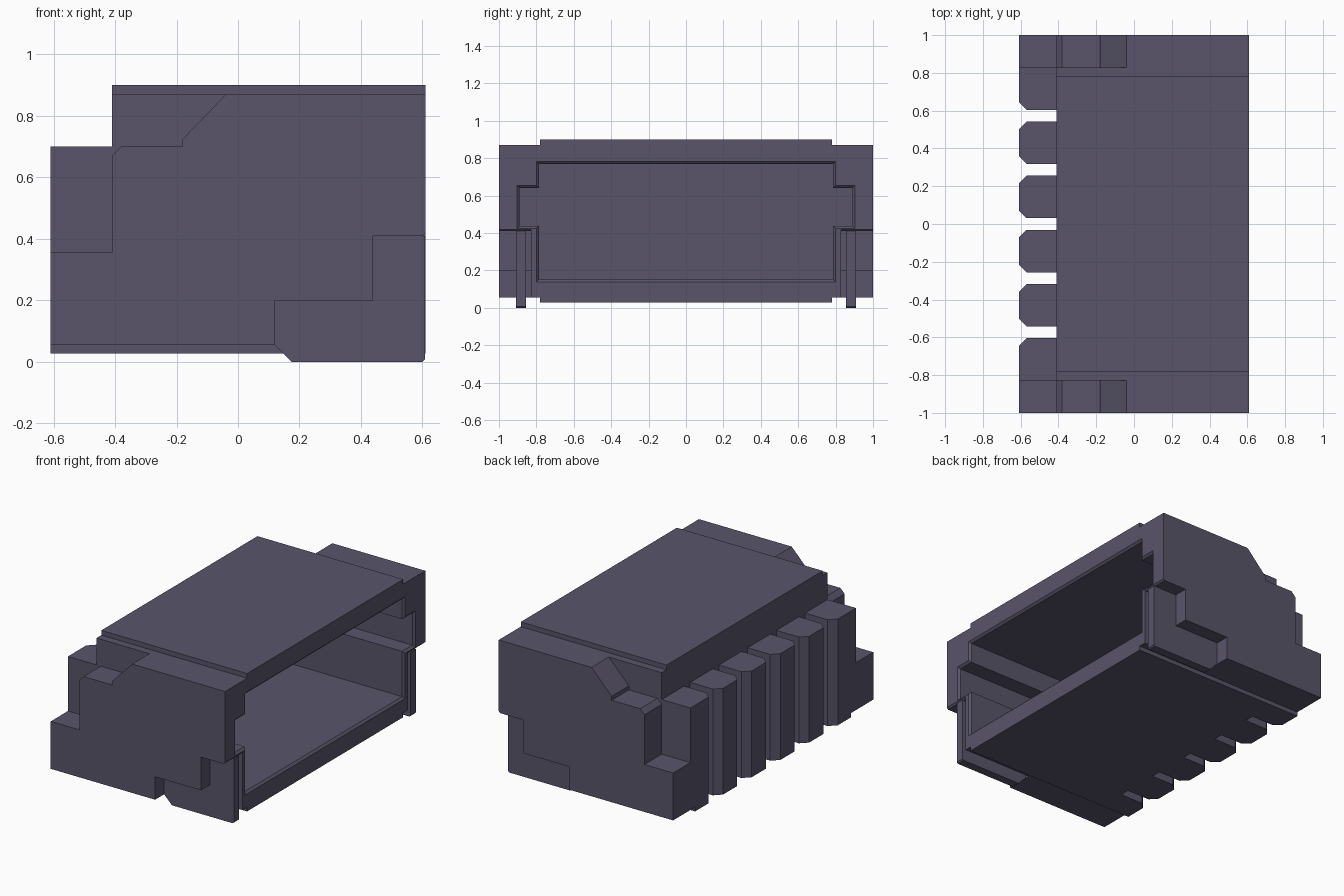
import bpy, bmesh

if "Cube" in bpy.data.objects:
    bpy.data.objects.remove(bpy.data.objects["Cube"])

mat = bpy.data.materials.new("dark_plastic")
mat.diffuse_color = (0.10, 0.09, 0.145, 1)
mat.use_nodes = True
mat.node_tree.nodes["Principled BSDF"].inputs["Base Color"].default_value = mat.diffuse_color


def loft(name, rings):
    """Closed solid through a list of matching 3D rings."""
    bm = bmesh.new()
    loops = [[bm.verts.new(p) for p in ring] for ring in rings]
    n = len(loops[0])
    for a, b in zip(loops, loops[1:]):
        for i in range(n):
            j = (i + 1) % n
            bm.faces.new((a[i], a[j], b[j], b[i]))
    bm.faces.new(loops[0])
    bm.faces.new(loops[-1])
    bmesh.ops.recalc_face_normals(bm, faces=bm.faces)
    me = bpy.data.meshes.new(name)
    bm.to_mesh(me)
    bm.free()
    ob = bpy.data.objects.new(name, me)
    bpy.context.collection.objects.link(ob)
    me.materials.append(mat)
    return ob


def along_x(name, prof, x0, x1):
    return loft(name, [[(x, y, z) for y, z in prof] for x in (x0, x1)])


def along_y(name, prof, y0, y1):
    return loft(name, [[(x, y, z) for x, z in prof] for y in (y0, y1)])


def along_z(name, prof, z0, z1):
    return loft(name, [[(x, y, z) for x, y in prof] for z in (z0, z1)])


def boolean(target, tool, op):
    m = target.modifiers.new("bool", 'BOOLEAN')
    m.operation, m.solver, m.object = op, 'EXACT', tool
    bpy.context.view_layer.objects.active = target
    bpy.ops.object.modifier_apply(modifier=m.name)
    bpy.data.objects.remove(tool)


def mirrored(half):
    return half + [(-y, z) for y, z in reversed(half)]


# Central shell with raised top and bottom panels
LOW, SIDE = 0.055, 0.828
housing = along_x("housing", mirrored([(0.78, 0.028), (0.78, LOW), (SIDE, LOW),
                  (SIDE, 0.87), (0.78, 0.87), (0.78, 0.90)]), -0.41, 0.61)

# End blocks with stepped shoulder and pin recess
end_profile = [(-0.61, LOW), (-0.61, 0.355), (-0.41, 0.355), (-0.41, 0.67),
               (-0.38, 0.70), (-0.18, 0.70), (-0.18, 0.725), (-0.04, 0.87),
               (0.61, 0.87), (0.61, 0.42), (0.60, 0.41), (0.44, 0.41),
               (0.44, 0.20), (0.12, 0.20), (0.12, LOW)]
for s in (-1, 1):
    boolean(housing, along_y("end_block", end_profile, s * SIDE, s), 'UNION')

# Rear ribs: four double-chamfered, the outer two chamfered inside only
C = 0.042
for k in (-1.5, -0.5, 0.5, 1.5):
    y0, y1 = k * 0.287 - 0.113, k * 0.287 + 0.113
    rib = [(-0.41, y0), (-0.61 + C, y0), (-0.61, y0 + C),
           (-0.61, y1 - C), (-0.61 + C, y1), (-0.41, y1)]
    boolean(housing, along_z("rib", rib, 0.028, 0.70), 'UNION')
for s in (-1, 1):
    for outer, low in ((0.78, 0.028), (SIDE, LOW)):
        rib = [(-0.41, s * 0.604), (-0.61 + C, s * 0.604), (-0.61, s * (0.604 + C)),
               (-0.61, s * outer), (-0.41, s * outer)]
        boolean(housing, along_z("outer_rib", rib, low, 0.70), 'UNION')


# Mating cavity with side keyways and a small lead-in chamfer
def cavity_ring(x, d):
    half = [(0.787 + d, 0.152 - d), (0.787 + d, 0.438 - d), (0.89 + d, 0.438 - d),
            (0.89 + d, 0.642 + d), (0.787 + d, 0.642 + d), (0.787 + d, 0.77 + d)]
    return [(x, y, z) for y, z in mirrored(half)]


boolean(housing, loft("cavity", [cavity_ring(-0.36, 0), cavity_ring(0.597, 0),
                                 cavity_ring(0.623, 0.026)]), 'DIFFERENCE')

# Solder tabs standing in the end recesses
tab = [(0.12, 0.20), (0.12, LOW), (0.175, 0), (0.60, 0), (0.608, 0.008),
       (0.608, 0.41), (0.44, 0.41), (0.44, 0.20)]
for s, side in ((-1, "front"), (1, "back")):
    along_y("solder_tab_" + side, tab, s * 0.856, s * 0.91)
